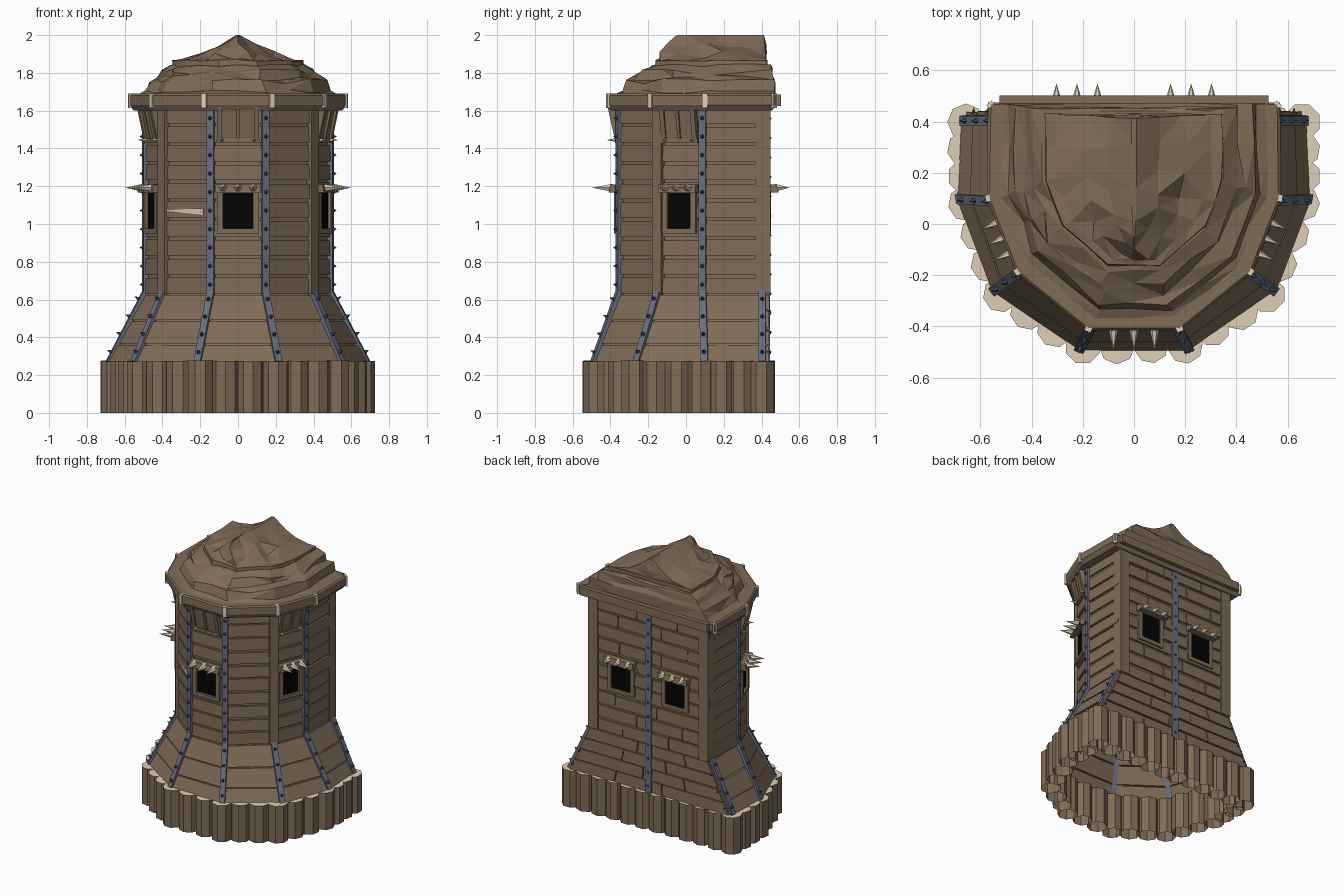
import bpy, bmesh, math, random
from mathutils import Vector, Matrix

if "Cube" in bpy.data.objects:
    bpy.data.objects.remove(bpy.data.objects["Cube"])

random.seed(11)


def material(name, rgb):
    m = bpy.data.materials.new(name)
    m.diffuse_color = (*rgb, 1)
    m.use_nodes = True
    m.node_tree.nodes["Principled BSDF"].inputs["Base Color"].default_value = m.diffuse_color
    return m


WOOD = material("brown wood", (0.215, 0.150, 0.098))
BONE = material("pale cut wood and bone", (0.74, 0.62, 0.47))
IRON = material("blue grey iron", (0.140, 0.155, 0.215))
STUD = material("dark iron", (0.060, 0.068, 0.095))
DARK = material("black opening", (0.001, 0.001, 0.001))


class Part:
    """Collects simple solids into one object."""

    def __init__(self, name, *mats):
        self.name, self.mats, self.bm = name, mats, bmesh.new()

    def hexa(self, lo, hi, floor=True):
        a = [self.bm.verts.new(p) for p in lo]
        b = [self.bm.verts.new(p) for p in hi]
        n = len(a)
        if floor:
            self.bm.faces.new(a)
        self.bm.faces.new(b)
        for i in range(n):
            self.bm.faces.new((a[i], a[(i + 1) % n], b[(i + 1) % n], b[i]))

    def box(self, M, x0, x1, y0, y1, z0, z1, lean=0.0):
        # lean pushes the top outward along local y
        q = ((x0, y0), (x1, y0), (x1, y1), (x0, y1))
        self.hexa([M @ Vector((x, y, z0)) for x, y in q],
                  [M @ Vector((x, y + lean, z1)) for x, y in q])

    def cone(self, base, d, r, length, sides=5):
        d = d.normalized()
        R = d.to_track_quat('Z', 'Y')
        angles = [2 * math.pi * k / sides for k in range(sides)]
        ring = [self.bm.verts.new(base + R @ Vector((r * math.cos(t), r * math.sin(t), 0))) for t in angles]
        tip = self.bm.verts.new(base + d * length)
        self.bm.faces.new(ring)
        for k in range(sides):
            self.bm.faces.new((ring[k], ring[(k + 1) % sides], tip))

    def loft(self, rings, cap):
        vs = [[self.bm.verts.new(p) for p in r] for r in rings]
        n = len(vs[0])
        for a, b in zip(vs, vs[1:]):
            for i in range(n):
                self.bm.faces.new((a[i], a[(i + 1) % n], b[(i + 1) % n], b[i]))
        if cap:
            self.bm.faces.new(vs[-1])

    def finish(self, rule=None, tris=False):
        if tris:
            bmesh.ops.triangulate(self.bm, faces=self.bm.faces[:])
        bmesh.ops.recalc_face_normals(self.bm, faces=self.bm.faces[:])
        if rule:
            for f in self.bm.faces:
                f.material_index = rule(f)
        me = bpy.data.meshes.new(self.name)
        self.bm.to_mesh(me)
        self.bm.free()
        for m in self.mats:
            me.materials.append(m)
        bpy.context.collection.objects.link(bpy.data.objects.new(self.name, me))


def outline(half):
    # right half, front to back, mirrored into a closed outline
    l = [(-x, y) for x, y in half]
    return [Vector(p) for p in [l[0]] + half + l[:0:-1]]


BODY = outline([(0.14, -0.345), (0.388, -0.142), (0.48, 0.09), (0.48, 0.425)])
SKIRT = outline([(0.21, -0.48), (0.54, -0.255), (0.675, 0.10), (0.66, 0.425)])
LIP = outline([(0.18, -0.415), (0.46, -0.19), (0.575, 0.10), (0.57, 0.475)])
LOGS = outline([(0.20, -0.476), (0.52, -0.275), (0.656, 0.08), (0.656, 0.398)])
Z0, Z1, Z2 = 0.27, 0.63, 1.63


def corner(i, z):
    t = max(0, min(1, (z - Z0) / (Z1 - Z0)))
    return SKIRT[i % 8].lerp(BODY[i % 8], t).to_3d() + Vector((0, 0, z))


def normal(e):
    d = BODY[(e + 1) % 8] - BODY[e % 8]
    return Vector((d.y, -d.x, 0)).normalized()


def corner_normal(i):
    return (normal(i - 1) + normal(i)).normalized()


def frame(o, n):
    u = Vector((-n.y, n.x, 0))
    return Matrix(((u.x, n.x, 0, o.x), (u.y, n.y, 0, o.y), (0, 0, 1, 0), (0, 0, 0, 1)))


def face_frame(e, s=0.5):
    return frame(BODY[e].lerp(BODY[(e + 1) % 8], s), normal(e))


# inner walls, open underneath
core = Part("wall_core", WOOD)
core.loft([[corner(i, z) for i in range(8)] for z in (Z0, Z1, Z2)], True)
core.finish()

# horizontal boards on every wall, staggered on the back
boards = Part("wall_boards", WOOD)


def board(e, za, zb, s0, s1, ob, ot):
    n, pts = normal(e), []
    for z, s in ((za, s0), (za, s1), (zb, s1), (zb, s0)):
        pts.append(corner(e, z).lerp(corner(e + 1, z), s))
    boards.hexa([p - n * 0.01 for p in pts], [p + n * o for p, o in zip(pts, (ob, ob, ot, ot))])


upper = [Z1 + 0.1 * k for k in range(11)]
front_rows = [Z0, 0.365, 0.49] + upper
back_rows = [Z0 + 0.09 * k for k in range(4)] + upper
for e in range(8):
    rows = back_rows if e == 4 else front_rows
    for k, (za, zb) in enumerate(zip(rows, rows[1:])):
        cuts = [0, 1]
        if e == 4:
            c = 0.25 + 0.2 * (k % 2) + random.uniform(-0.06, 0.06)
            cuts = [0, c, min(0.9, c + random.uniform(0.25, 0.4)), 1]
        for s0, s1 in zip(cuts, cuts[1:]):
            o = random.uniform(-0.003, 0.004)
            gap = random.uniform(0.010, 0.018) if za >= Z1 - 0.01 else 0.007
            board(e, za + 0.002, zb - gap, s0 + 0.003, s1 - 0.003, 0.015 + o, 0.012 + o)
boards.finish()

# palisade of octagonal logs, open below, with pale cut tops
logs = Part("base_logs", WOOD, BONE)
for e in range(8):
    a, b = LOGS[e], LOGS[(e + 1) % 8]
    count = max(2, round((b - a).length / 0.122))
    for k in range(count):
        c = a.lerp(b, k / count)
        r = random.uniform(0.066, 0.074)
        turn = random.choice((0, math.pi / 8, 0.2))
        ring = [c + r * Vector((math.cos(turn + j * math.pi / 4), math.sin(turn + j * math.pi / 4))) for j in range(8)]
        top = 0.275 + random.uniform(-0.004, 0.002)
        logs.hexa([(p.x, p.y, 0) for p in ring], [(p.x, p.y, top) for p in ring], False)
logs.finish(lambda f: 1 if abs(f.normal.z) > 0.9 else 0)

# wooden corner posts
posts = Part("corner_posts", WOOD)
for i in (2, 7):
    posts.box(frame(BODY[i], corner_normal(i)), -0.03, 0.03, -0.03, 0.024, Z1, Z2)
for s in (-1, 1):
    posts.box(Matrix.Translation((s * 0.455, 0.408, 0)), -0.04, 0.04, -0.04, 0.04, Z1, Z2)
posts.finish()

# iron straps with spiked studs
straps = Part("iron_straps", IRON)
studs = Part("strap_studs", STUD)


def strap(p, q, n, width=0.038, stud=0.028):
    d = (q - p).normalized()
    side = Vector((-n.y, n.x, 0)) * width / 2
    out = side.cross(d).normalized()
    if out.dot(n) < 0:
        out = -out
    lo, hi = -0.015 * out, 0.024 * out
    straps.hexa([p - side + lo, p + side + lo, p + side + hi, p - side + hi],
                [q - side + lo, q + side + lo, q + side + hi, q - side + hi])
    count = max(3, round((q - p).length / 0.1))
    for k in range(count):
        studs.cone(p.lerp(q, (k + 0.5) / count) + hi * 0.9, out, 0.013, stud)


for i in range(8):
    back = Vector((0, -0.022 if i in (4, 5) else 0, 0))
    n = Vector((1 if i == 4 else -1, 0, 0)) if i in (4, 5) else corner_normal(i)
    strap(corner(i, Z0 - 0.005) + back, corner(i, Z1 + 0.01) + back, n)
    if i in (4, 5):
        for z in (0.32, 0.43, 0.54):
            studs.cone(corner(i, z) - n * 0.01, Vector((0, 1, 0)), 0.013, 0.03)
    if i in (0, 1, 3, 6):
        strap(corner(i, Z1), corner(i, Z2 - 0.02), corner_normal(i), 0.038, 0.022)
strap(Vector((0, 0.422, Z0)), Vector((0, 0.422, 1.61)), Vector((0, 1, 0)), 0.05, 0.010)
straps.finish()
studs.finish()

# windows: black opening, frame, awning and bone spikes
holes = Part("window_openings", DARK)
frames = Part("window_frames", WOOD)
spikes = Part("awning_spikes", BONE)
for e, s in ((0, 0.5), (2, 0.5), (6, 0.5), (4, 0.268), (4, 0.732)):
    M = face_frame(e, s)
    w = 0.08 if e in (0, 4) else 0.065
    t = 0.025 if e == 4 else 0.036
    holes.box(M, -w, w, 0.012, 0.0195, 0.975, 1.165)
    frames.box(M, -w - 0.03, -w, 0, t, 0.95, 1.17)
    frames.box(M, w, w + 0.03, 0, t, 0.95, 1.17)
    frames.box(M, -w, w, 0, t, 0.95, 0.975)
    frames.box(M, -w - 0.04, w + 0.04, 0, 0.065, 1.168, 1.21, -0.01)
    for k in (-1, 0, 1):
        base = M @ Vector((k * w, 0.045, 1.192))
        spikes.cone(base, normal(e), 0.024, 0.078 if e == 4 else 0.105, 6)
spikes.finish()
holes.finish()

# leaning shutters under the eaves
teeth = Part("shutter_teeth", BONE)
for e in (0, 2, 6):
    M = face_frame(e)
    w = 0.1 if e == 0 else 0.09
    frames.box(M, -w, w, -0.01, 0.02, 1.44, 1.62, 0.035)
    for a, b in ((-w - 0.01, -w + 0.015), (-0.008, 0.008), (w - 0.015, w + 0.01)):
        frames.box(M, a, b, -0.01, 0.03, 1.44, 1.62, 0.04)
    frames.box(M, -w - 0.015, w + 0.015, -0.01, 0.03, 1.43, 1.452)
    for k in (-1, 1):
        teeth.cone(M @ Vector((k * w * 0.85, 0.02, 1.445)), normal(e), 0.012, 0.055)
teeth.finish()
frames.finish()

# pale splinter in the wall
sliver = Part("wall_splinter", BONE)
M = face_frame(7)
tri = ((-0.15, 1.072), (0.12, 1.047), (0.12, 1.084))
sliver.hexa([M @ Vector((x, 0.013, z)) for x, z in tri], [M @ Vector((x, 0.022, z)) for x, z in tri])
sliver.finish()

# eaves beam with pale corner caps
eaves = Part("eaves_beam", WOOD)
levels = ((0.85, 1.60), (0.96, 1.60), (1.0, 1.63), (1.0, 1.68), (0.98, 1.69), (0.88, 1.69))
eaves.loft([[(p.x * s, p.y * s, z) for p in LIP] for s, z in levels], True)
eaves.box(Matrix.Translation((0, 0.48, 0)), -0.525, 0.525, -0.02, 0.022, 1.625, 1.685)
eaves.finish()
caps = Part("eaves_caps", BONE)
for i in range(8):
    caps.box(frame(LIP[i], corner_normal(i)), -0.014, 0.014, -0.02, -0.004 if i in (4, 5) else 0.005, 1.615, 1.69)
caps.finish()

# craggy layered roof rising to a ridge
roof = Part("roof", WOOD)
unit = []
for e in range(8):
    a, b = BODY[e], BODY[(e + 1) % 8]
    n = 4 if e == 4 else 2
    unit += [a.lerp(b, k / n) for k in range(n)]
unit = [((p.x / 0.48), (p.y + 0.345) / 0.77) for p in unit]
# half width, front y, back y, height, roughness
tiers = ((0.53, -0.38, 0.47, 1.685, 0), (0.485, -0.335, 0.47, 1.70, 0.010), (0.47, -0.315, 0.468, 1.755, 0.018),
         (0.42, -0.275, 0.46, 1.775, 0.018), (0.40, -0.245, 0.455, 1.81, 0.015), (0.35, -0.18, 0.45, 1.838, 0.01),
         (0.30, -0.13, 0.44, 1.84, 0.004))
crown = ((0.345, -0.165, 0.43, 1.83, 0.004), (0.345, -0.16, 0.43, 1.866, 0.004), (0.30, -0.135, 0.425, 1.872, 0.008),
         (0.20, -0.122, 0.425, 1.895, 0.020), (0.10, -0.085, 0.42, 1.945, 0.015), (0.01, -0.05, 0.412, 2.0, 0))
for stack in (tiers, crown):
    rings = []
    for w, yf, yb, z, j in stack:
        ring = []
        for x, y in unit:
            dx, dy, dz = (random.uniform(-j, j) for _ in range(3))
            ring.append((x * w + dx, yf + y * (yb - yf) + dy * (0.3 if y > 0.95 else 1), z + dz))
        rings.append(ring)
    roof.loft(rings, True)
roof.finish(tris=True)
